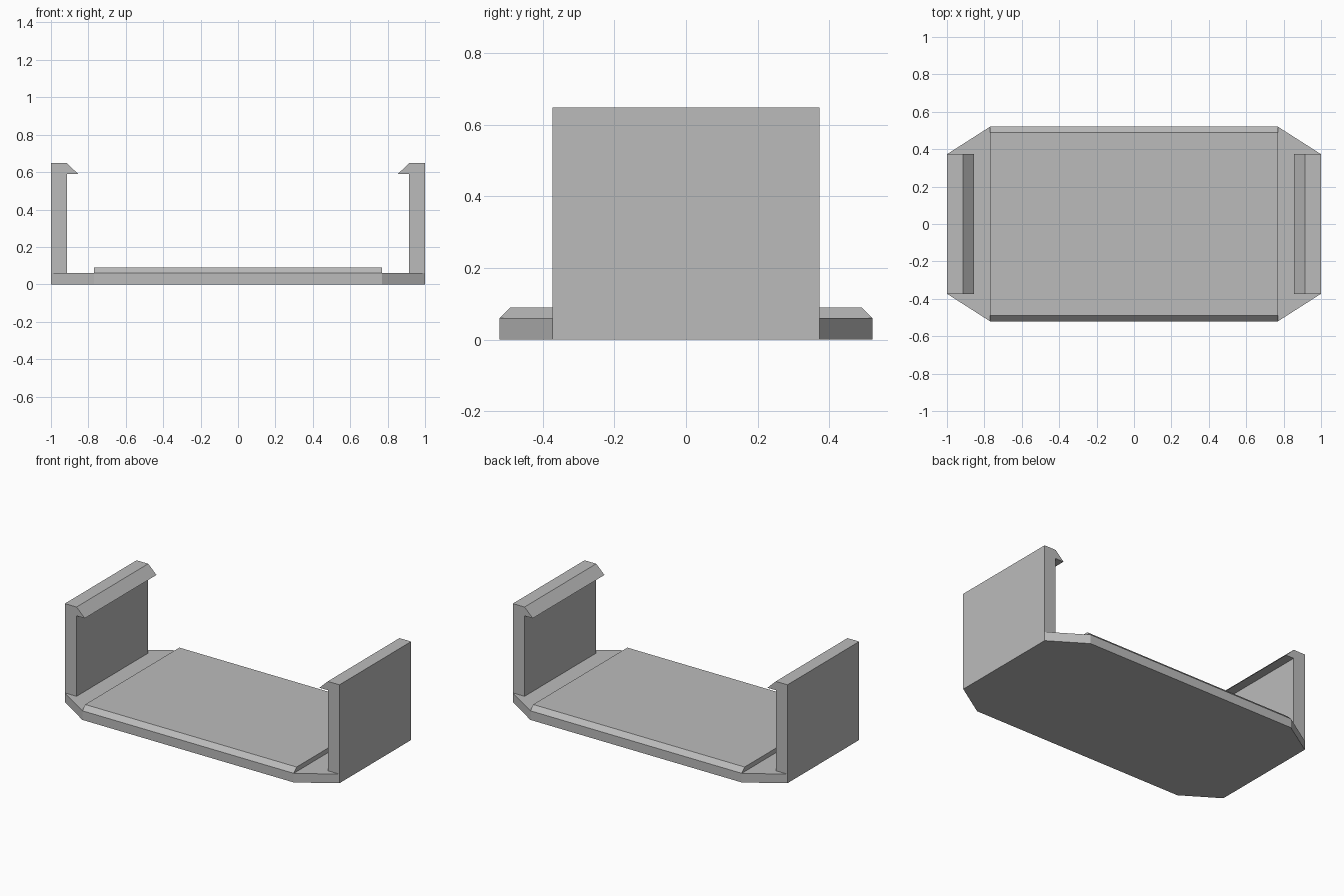
import bpy
import bmesh
from mathutils import Vector

cube = bpy.data.objects.get("Cube")
if cube:
    bpy.data.objects.remove(cube, do_unlink=True)

grey = bpy.data.materials.new("plain grey")
grey.use_nodes = True
colour = (0.5, 0.5, 0.5, 1)
grey.diffuse_color = colour
grey.node_tree.nodes["Principled BSDF"].inputs["Base Color"].default_value = colour


def extrude_profile(name, points, offset):
    """Extrude a closed profile of 3D points along an offset vector."""
    bm = bmesh.new()
    face = bm.faces.new([bm.verts.new(p) for p in points])
    grown = bmesh.ops.extrude_face_region(bm, geom=[face])["geom"]
    verts = [v for v in grown if isinstance(v, bmesh.types.BMVert)]
    bmesh.ops.translate(bm, verts=verts, vec=Vector(offset))
    bmesh.ops.recalc_face_normals(bm, faces=bm.faces)
    mesh = bpy.data.meshes.new(name)
    bm.to_mesh(mesh)
    bm.free()
    mesh.materials.append(grey)
    obj = bpy.data.objects.new(name, mesh)
    bpy.context.collection.objects.link(obj)
    return obj


half_length, half_width = 1.0, 0.52
plate_x, arm_y = 0.77, 0.373
base_top, plate_top, arm_top = 0.06, 0.09, 0.648

# Base slab with clipped corners
corner = [(half_length, arm_y), (plate_x, half_width)]
outline = corner + [(-x, y) for x, y in reversed(corner)]
outline += [(-x, -y) for x, y in outline]
extrude_profile("base", [(x, y, 0) for x, y in outline], (0, 0, base_top))

# Raised plate with sloped long edges
plate = [(-half_width, base_top), (half_width, base_top),
         (0.49, plate_top), (-0.49, plate_top)]
extrude_profile("raised_plate", [(-plate_x, y, z) for y, z in plate],
                (2 * plate_x, 0, 0))

# Upright arms with inward hooks
arm = [(half_length, base_top), (half_length, arm_top), (0.915, arm_top),
       (0.855, 0.59), (0.915, 0.59), (0.915, base_top)]
for side, name in ((1, "left_arm"), (-1, "right_arm")):
    extrude_profile(name, [(side * x, -arm_y, z) for x, z in arm],
                    (0, 2 * arm_y, 0))
